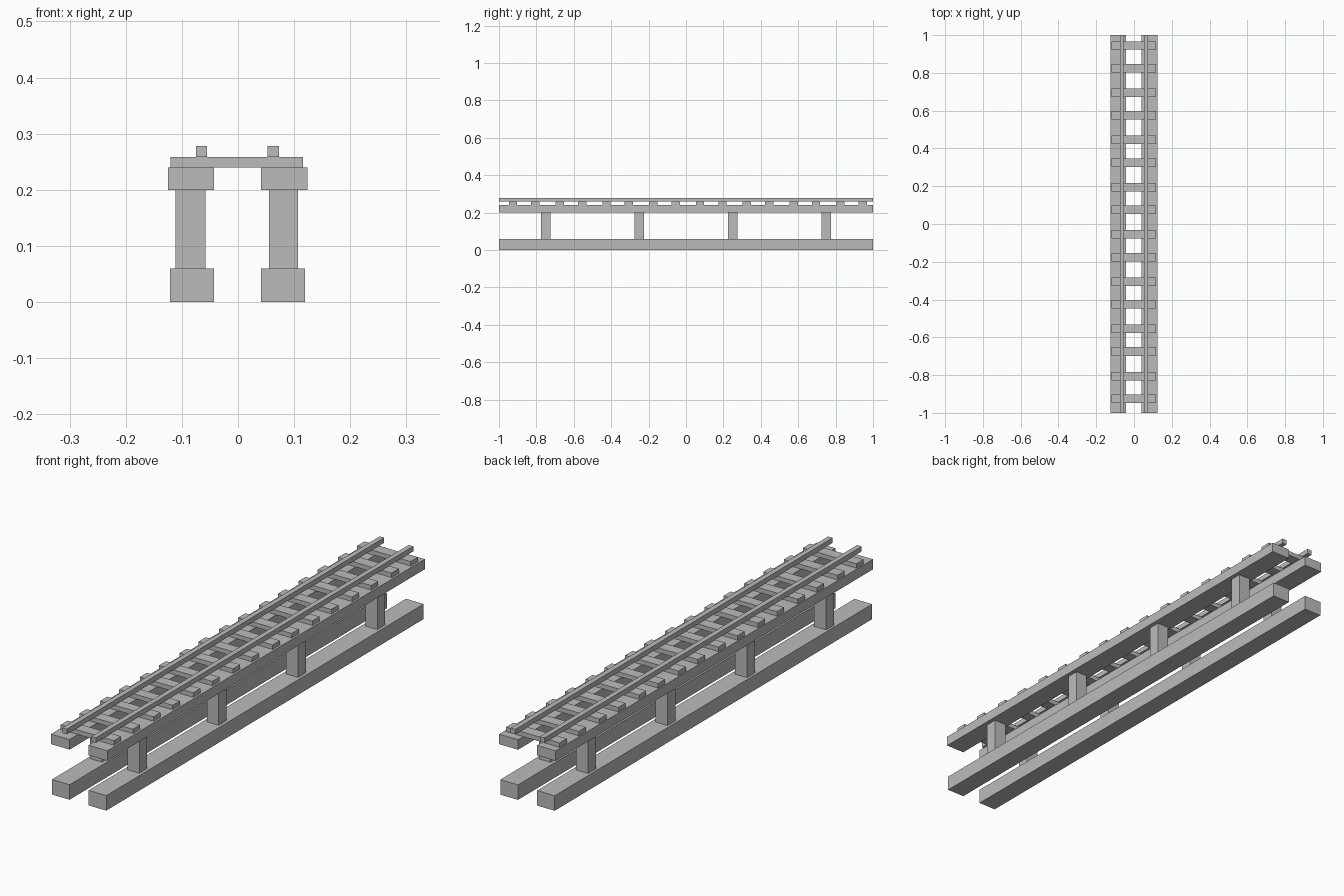
import bpy
import bmesh
from mathutils import Matrix, Vector

cube = bpy.data.objects.get("Cube")
if cube:
    bpy.data.objects.remove(cube, do_unlink=True)

grey = bpy.data.materials.new("plain_grey")
grey.use_nodes = True
COLOUR = (0.5, 0.5, 0.5, 1)
grey.diffuse_color = COLOUR
grey.node_tree.nodes["Principled BSDF"].inputs["Base Color"].default_value = COLOUR


def boxes(name, extents):
    """One object made of boxes, each given as x, y and z ranges."""
    bm = bmesh.new()
    for ranges in extents:
        low, high = (Vector(corner) for corner in zip(*ranges))
        matrix = Matrix.Translation((low + high) / 2) @ Matrix.Diagonal((*(high - low), 1))
        bmesh.ops.create_cube(bm, size=1, matrix=matrix)
    mesh = bpy.data.meshes.new(name)
    bm.to_mesh(mesh)
    bm.free()
    mesh.materials.append(grey)
    obj = bpy.data.objects.new(name, mesh)
    bpy.context.collection.objects.link(obj)


LENGTH = (-1, 1)
BASE_TOP, POST_TOP, GIRDER_TOP, SLEEPER_TOP, RAIL_TOP = 0.06, 0.2, 0.24, 0.258, 0.278

# Paired lengthwise parts: ground beams, girders and rails
pairs = {
    "ground_beam": ((-0.121, -0.043), (0.041, 0.119), (0, BASE_TOP)),
    "girder": ((-0.125, -0.043), (0.041, 0.124), (POST_TOP, GIRDER_TOP)),
    "rail": ((-0.075, -0.055), (0.053, 0.073), (SLEEPER_TOP, RAIL_TOP)),
}
for part, (right, left, height) in pairs.items():
    boxes("right_" + part, [(right, LENGTH, height)])
    boxes("left_" + part, [(left, LENGTH, height)])

# Four posts under each girder
for side, span in (("right", (-0.111, -0.058)), ("left", (0.055, 0.107))):
    boxes(side + "_posts", [(span, (y - 0.025, y + 0.025), (BASE_TOP, POST_TOP))
                            for y in (-0.75, -0.25, 0.25, 0.75)])

# Sleepers in eight slightly uneven pairs
boxes("sleepers", [((-0.12, 0.116), (y - 0.0225, y + 0.0225), (GIRDER_TOP, SLEEPER_TOP))
                   for i in range(8) for y in (0.945 - i * 0.25, 0.825 - i * 0.25)])
